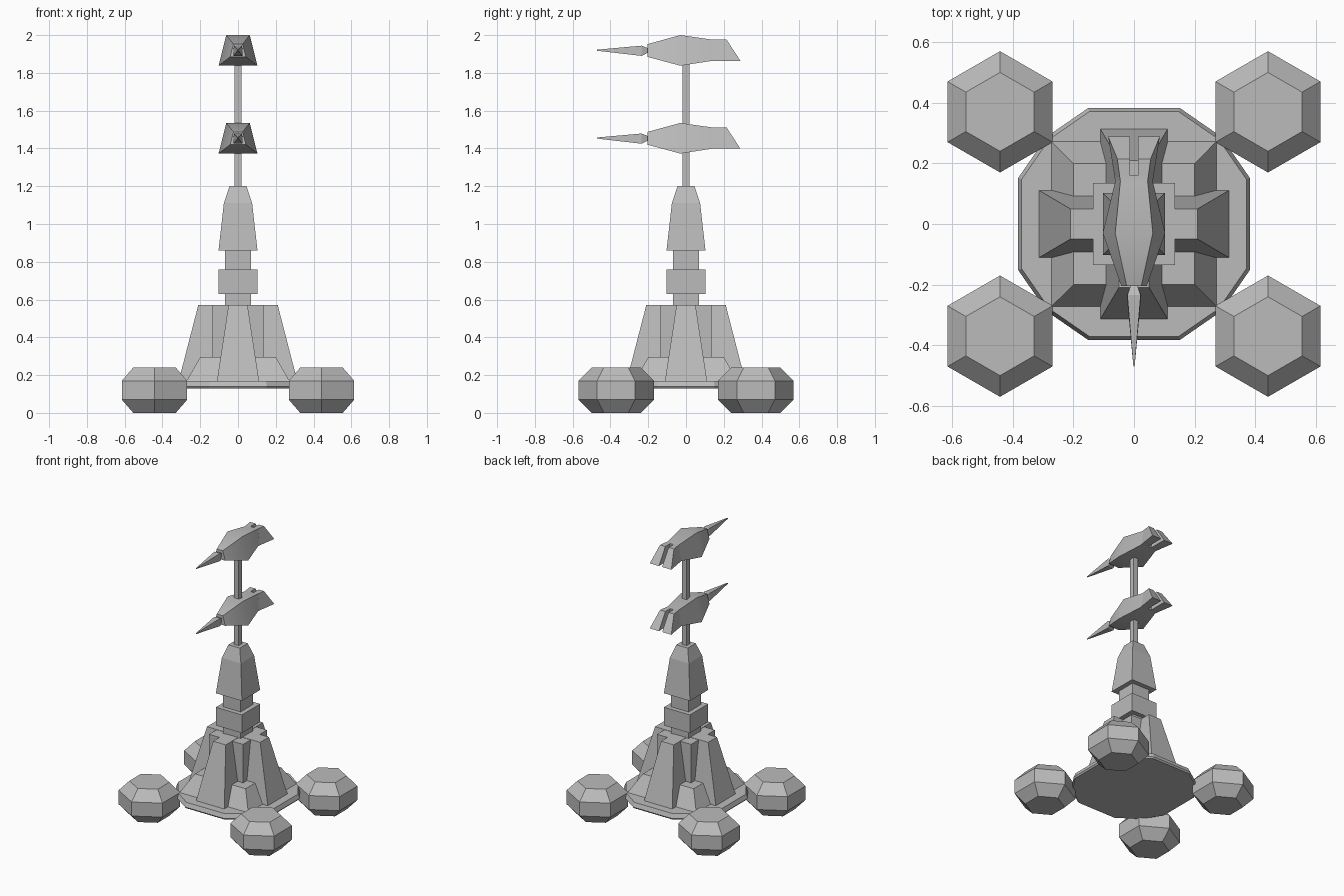
import bpy, math

cube = bpy.data.objects.get("Cube")
if cube:
    bpy.data.objects.remove(cube, do_unlink=True)

grey = bpy.data.materials.new("stone_grey")
grey.use_nodes = True
GREY = (0.5, 0.5, 0.5, 1)
grey.diffuse_color = GREY
grey.node_tree.nodes["Principled BSDF"].inputs["Base Color"].default_value = GREY


def loft(name, rings, location=(0, 0, 0), smooth=False):
    """Skin a stack of equal-length rings and cap both ends."""
    n = len(rings[0])
    verts = [p for ring in rings for p in ring]
    faces = [tuple(range(n))[::-1], tuple(range(len(verts) - n, len(verts)))]
    for r in range(len(rings) - 1):
        for i in range(n):
            a, b = r * n + i, r * n + (i + 1) % n
            faces.append((a, b, b + n, a + n))
    mesh = bpy.data.meshes.new(name)
    mesh.from_pydata(verts, [], faces)
    bm_fix(mesh)
    mesh.materials.append(grey)
    if smooth:
        mesh.shade_smooth()
        mesh.set_sharp_from_angle(angle=math.radians(30))
    obj = bpy.data.objects.new(name, mesh)
    obj.location = location
    bpy.context.collection.objects.link(obj)
    return obj


def bm_fix(mesh):
    """Point all normals outward."""
    import bmesh
    bm = bmesh.new()
    bm.from_mesh(mesh)
    bmesh.ops.recalc_face_normals(bm, faces=bm.faces)
    bm.to_mesh(mesh)
    bm.free()


def rect(x, y, z):
    return [(-x, -y, z), (x, -y, z), (x, y, z), (-x, y, z)]


def square_stack(name, levels):
    return loft(name, [rect(h, h, z) for h, z in levels])


# Corner pontoons: bevelled hexagonal drums
def hexagon(r, z):
    angles = [math.radians(30 + 60 * i) for i in range(6)]
    return [(r * math.cos(a), r * math.sin(a), z) for a in angles]


for side, sx in (("left", 1), ("right", -1)):
    for end, sy in (("front", -1), ("back", 1)):
        loft(f"{end}_{side}_pontoon",
             [hexagon(r, z) for r, z in ((0.13, 0), (0.2, 0.07), (0.2, 0.17), (0.13, 0.24))],
             (0.442 * sx, 0.37 * sy, 0))

# Twelve-sided deck
corner = [(0.382, 0.152), (0.288, 0.288), (0.152, 0.382)]
outline = list(corner)
for sx, sy in ((-1, 1), (-1, -1), (1, -1)):
    pts = corner if sx == sy else corner[::-1]
    outline += [(x * sx, y * sy) for x, y in pts]
loft("deck", [[(x * s, y * s, z) for x, y in outline]
              for s, z in ((0.98, 0.13), (1, 0.14), (0.97, 0.17))])

# Base: low plinth, core block and two crossing tapered buttresses
square_stack("plinth", [(0.275, 0.165), (0.2, 0.295)])
square_stack("core_block", [(0.135, 0.2), (0.135, 0.57)])
loft("side_buttresses", [rect(0.315, 0.112, 0.165), rect(0.21, 0.05, 0.572)])
loft("front_back_buttresses", [rect(0.112, 0.315, 0.165), rect(0.05, 0.21, 0.572)])

# Tower and pole
square_stack("column", [(0.07, 0.55), (0.07, 0.88)])
square_stack("collar", [(0.103, 0.63), (0.103, 0.76)])
square_stack("tower_cap", [(0.103, 0.86), (0.075, 1.11), (0.045, 1.2)])
square_stack("pole", [(0.018, 1.18), (0.018, 1.9)])


# Vanes: each section has a top and bottom edge as (y, z, x inner, x outer)
def section(top, bottom):
    (yt, zt, ti, to), (yb, zb, bi, bo) = top, bottom
    return [(bi, yb, zb), (bo, yb, zb), (to, yt, zt), (ti, yt, zt)]


def vane_section(y, z_low, z_high, low, high):
    return section((y, z_high, -high, high), (y, z_low, -low, low))


for level, z in (("upper", 1.92), ("lower", 1.455)):
    at = (0, 0, z)
    loft(f"{level}_vane_body", [
        vane_section(-0.205, -0.035, 0.032, 0.042, 0.024),
        vane_section(-0.03, -0.082, 0.08, 0.103, 0.062),
        vane_section(0.14, -0.056, 0.056, 0.062, 0.045),
        vane_section(0.16, -0.056, 0.056, 0.065, 0.047)], at, True)
    loft(f"{level}_vane_beak", [
        vane_section(-0.47, -0.003, 0.003, 0.002, 0.002),
        vane_section(-0.235, -0.03, 0.024, 0.024, 0.022),
        vane_section(-0.2, -0.012, 0.01, 0.01, 0.01)], at)
    # Forked tail with a slanted end
    for side, s in (("left", 1), ("right", -1)):
        loft(f"{level}_vane_{side}_tail", [
            section((0.155, 0.056, 0.013 * s, 0.047 * s), (0.155, -0.056, 0.013 * s, 0.064 * s)),
            section((0.215, 0.056, 0.013 * s, 0.055 * s), (0.288, -0.056, 0.013 * s, 0.085 * s))], at)
